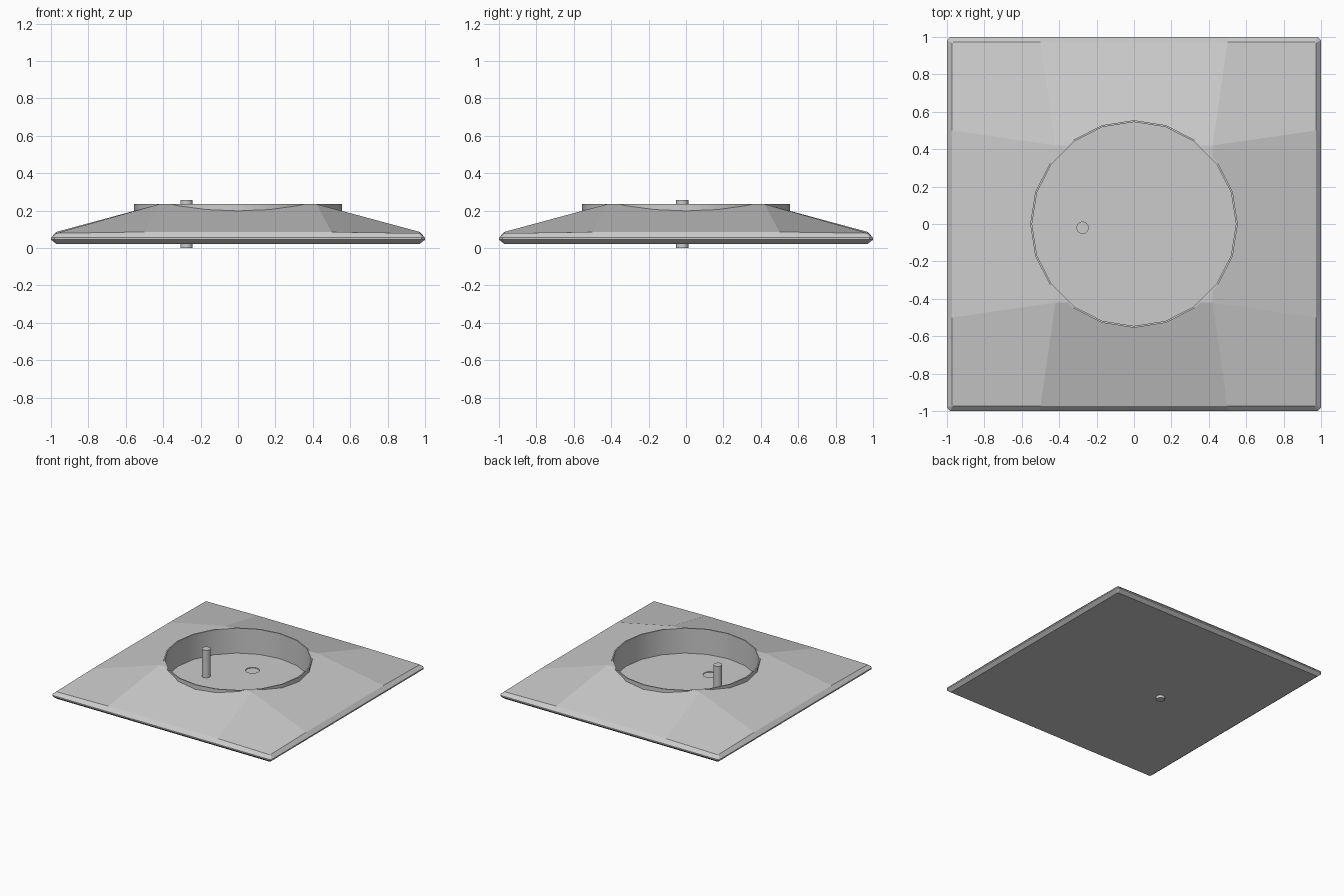
import bpy, bmesh
from math import cos, sin, pi

cube = bpy.data.objects.get("Cube")
if cube:
    bpy.data.objects.remove(cube, do_unlink=True)

grey = bpy.data.materials.new("light grey")
grey.use_nodes = True
colour = (0.6, 0.6, 0.6, 1)
grey.diffuse_color = colour
grey.node_tree.nodes["Principled BSDF"].inputs["Base Color"].default_value = colour

WELL_FLOOR, TOP = 0.03, 0.235


def finish(bm, name):
    bmesh.ops.recalc_face_normals(bm, faces=bm.faces)
    mesh = bpy.data.meshes.new(name)
    bm.to_mesh(mesh)
    bm.free()
    mesh.materials.append(grey)
    obj = bpy.data.objects.new(name, mesh)
    bpy.context.collection.objects.link(obj)
    return obj


def smooth(obj, angle):
    bpy.ops.object.select_all(action='DESELECT')
    obj.select_set(True)
    bpy.context.view_layer.objects.active = obj
    bpy.ops.object.shade_smooth_by_angle(angle=angle)


def lathe(name, profile, sides, x=0, y=0, closed=False):
    """Sweep (radius, z) points round a vertical axis; cap the ends if open."""
    bm = bmesh.new()
    rings = [[bm.verts.new((x + r * cos(2 * pi * i / sides), y + r * sin(2 * pi * i / sides), z))
              for i in range(sides)] for r, z in profile]
    pairs = list(zip(rings, rings[1:]))
    if closed:
        pairs.append((rings[-1], rings[0]))
    else:
        bm.faces.new(rings[0])
        bm.faces.new(rings[-1])
    for a, b in pairs:
        for i in range(sides):
            j = (i + 1) % sides
            bm.faces.new((a[i], a[j], b[j], b[i]))
    return finish(bm, name)


def cut(obj, cutter):
    mod = obj.modifiers.new("cut", 'BOOLEAN')
    mod.operation, mod.solver, mod.object = 'DIFFERENCE', 'EXACT', cutter
    bpy.context.view_layer.objects.active = obj
    bpy.ops.object.modifier_apply(modifier=mod.name)
    bpy.data.objects.remove(cutter, do_unlink=True)


# Cover plate: square loops with chamfered corners, then a raised faceted top
bm = bmesh.new()


def square_loop(half, chamfer, mid_z, corner_z):
    loop = []
    for k in range(4):
        c, s = (1, 0, -1, 0)[k], (0, 1, 0, -1)[k]
        for px, py, z in ((half, -0.5, mid_z), (half, 0.5, mid_z),
                          (half, half - chamfer, corner_z), (half - chamfer, half, corner_z)):
            loop.append(bm.verts.new((px * c - py * s, px * s + py * c, z)))
    return loop


loops = [square_loop(0.972, 0.004, 0.022, 0.022), square_loop(1, 0.018, 0.045, 0.045),
         square_loop(1, 0.018, 0.055, 0.055), square_loop(0.972, 0.004, 0.086, 0.079)]
bm.faces.new(loops[0])
for a, b in zip(loops, loops[1:]):
    for i in range(16):
        j = (i + 1) % 16
        bm.faces.new((a[i], a[j], b[j], b[i]))
crown = [bm.verts.new((sx * 0.42, sy * 0.42, TOP)) for sx, sy in ((1, 1), (-1, 1), (-1, -1), (1, -1))]
bm.faces.new(crown)
rim = loops[-1]
for k in range(4):
    p = rim[4 * k:4 * k + 4]
    bm.faces.new((crown[k - 1], p[0], p[1], crown[k]))
    bm.faces.new((crown[k], p[1], p[2], p[3], rim[(4 * k + 4) % 16]))
plate = finish(bm, "cover_plate")

# Round well and the two contact holes in its floor
cut(plate, lathe("well_cutter", [(0.55, WELL_FLOOR), (0.55, 0.4)], 20))
for hole_y in (0.26, -0.24):
    cut(plate, lathe("hole_cutter", [(0.052, 0.024), (0.052, 0.1)], 24, -0.05, hole_y))

# Thin collar lining the well
collar = lathe("well_collar", [(0.555, WELL_FLOOR - 0.002), (0.555, TOP),
                               (0.545, TOP), (0.545, WELL_FLOOR - 0.002)], 20, closed=True)
smooth(collar, 0.5)

# Earth pin, running right through the plate
pin = lathe("earth_pin", [(0.033, 0), (0.033, 0.256)], 24, -0.275, -0.02)
smooth(pin, 0.5)
